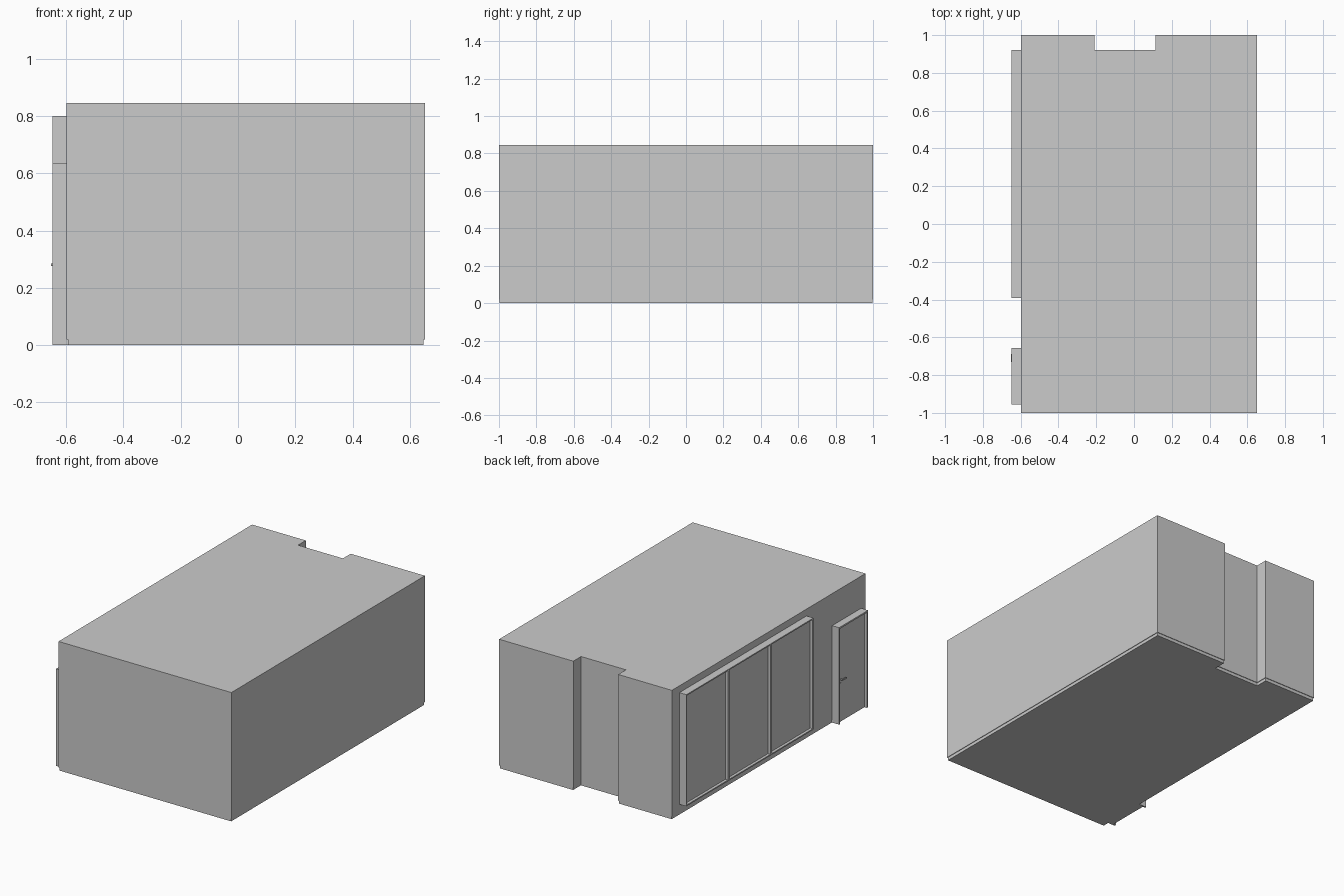
import bpy, bmesh
from mathutils import Vector

if "Cube" in bpy.data.objects:
    bpy.data.objects.remove(bpy.data.objects["Cube"])

X0, X1, H = -0.598, 0.652, 0.845      # wall planes and ceiling height
OUT, PANE = -0.648, -0.63             # outer rim and recessed pane planes


def finish(name, bm):
    bmesh.ops.recalc_face_normals(bm, faces=bm.faces)
    me = bpy.data.meshes.new(name)
    bm.to_mesh(me)
    bm.free()
    ob = bpy.data.objects.new(name, me)
    bpy.context.collection.objects.link(ob)
    return ob


def box(name, x, y, z):
    bm = bmesh.new()
    bmesh.ops.create_cube(bm, size=1)
    for v in bm.verts:
        v.co = [(a + b) / 2 + c * (b - a) for (a, b), c in zip((x, y, z), v.co)]
    return finish(name, bm)


def inset(pts, d):
    # mitred inward offset of a counter-clockwise right-angled outline
    res = []
    for i, p in enumerate(pts):
        a = (p - pts[i - 1]).normalized()
        b = (pts[(i + 1) % len(pts)] - p).normalized()
        res.append(p + d * (Vector((-a.y, a.x)) + Vector((-b.y, b.x))))
    return res


# Room body: notched outline with a shallow recessed skirting at the base
outline = [Vector(p) for p in ((X0, -1), (X1, -1), (X1, 1), (0.115, 1),
                               (0.115, 0.92), (-0.21, 0.92), (-0.21, 1), (X0, 1))]
bm = bmesh.new()
rings = [[bm.verts.new((p.x, p.y, z)) for p in inset(outline, d)]
         for d, z in ((0.004, 0), (0.004, 0.02), (0, 0.02), (0, H))]
n = len(outline)
for lo, hi in zip(rings, rings[1:]):
    for i in range(n):
        j = (i + 1) % n
        bm.faces.new((lo[i], lo[j], hi[j], hi[i]))
bm.faces.new(rings[0][::-1])
bm.faces.new(rings[-1])
room = finish("room_body", bm)


def opening(name, y, z, rim, dividers=(), sill=True):
    # Bay carrying the recessed pane, merged into the room shell
    bay = box(name + "_bay", (PANE, X0 + 0.03), y, z)
    bay.hide_render = True
    bay.hide_set(True)
    mod = room.modifiers.new(name, 'BOOLEAN')
    mod.operation, mod.solver, mod.object = 'UNION', 'EXACT', bay
    # Rim and dividers standing proud of the pane
    xs = (OUT, X0)
    box(name + "_jamb_near", xs, (y[1] - rim, y[1]), z)
    box(name + "_jamb_far", xs, (y[0], y[0] + rim), z)
    box(name + "_head", xs, (y[0] + rim, y[1] - rim), (z[1] - rim, z[1]))
    if sill:
        box(name + "_sill", xs, (y[0] + rim, y[1] - rim), (z[0], z[0] + rim))
    for c in dividers:
        box(name + "_mullion", xs, (c - rim, c + rim), (z[0] + rim, z[1] - rim))
    return bay


# Three-pane window and door on the left wall
wy = (-0.392, 0.922)
third = (wy[1] - wy[0]) / 3
helpers = [opening("window", wy, (0.07, 0.80), 0.008, [wy[0] + third, wy[0] + 2 * third]),
           opening("door", (-0.955, -0.657), (0.001, 0.635), 0.01, sill=False)]

# Apply the unions, then drop the helper bays
bpy.context.view_layer.update()
merged = bpy.data.meshes.new_from_object(
    room.evaluated_get(bpy.context.evaluated_depsgraph_get()))
room.modifiers.clear()
room.data = merged
for h in helpers:
    bpy.data.objects.remove(h)

# Door handle: neck, lever and keyhole plate
box("handle_neck", (-0.650, PANE), (-0.696, -0.688), (0.277, 0.285))
box("handle_lever", (-0.652, -0.646), (-0.730, -0.688), (0.277, 0.285))
box("keyhole_plate", (-0.634, PANE), (-0.697, -0.687), (0.246, 0.256))
